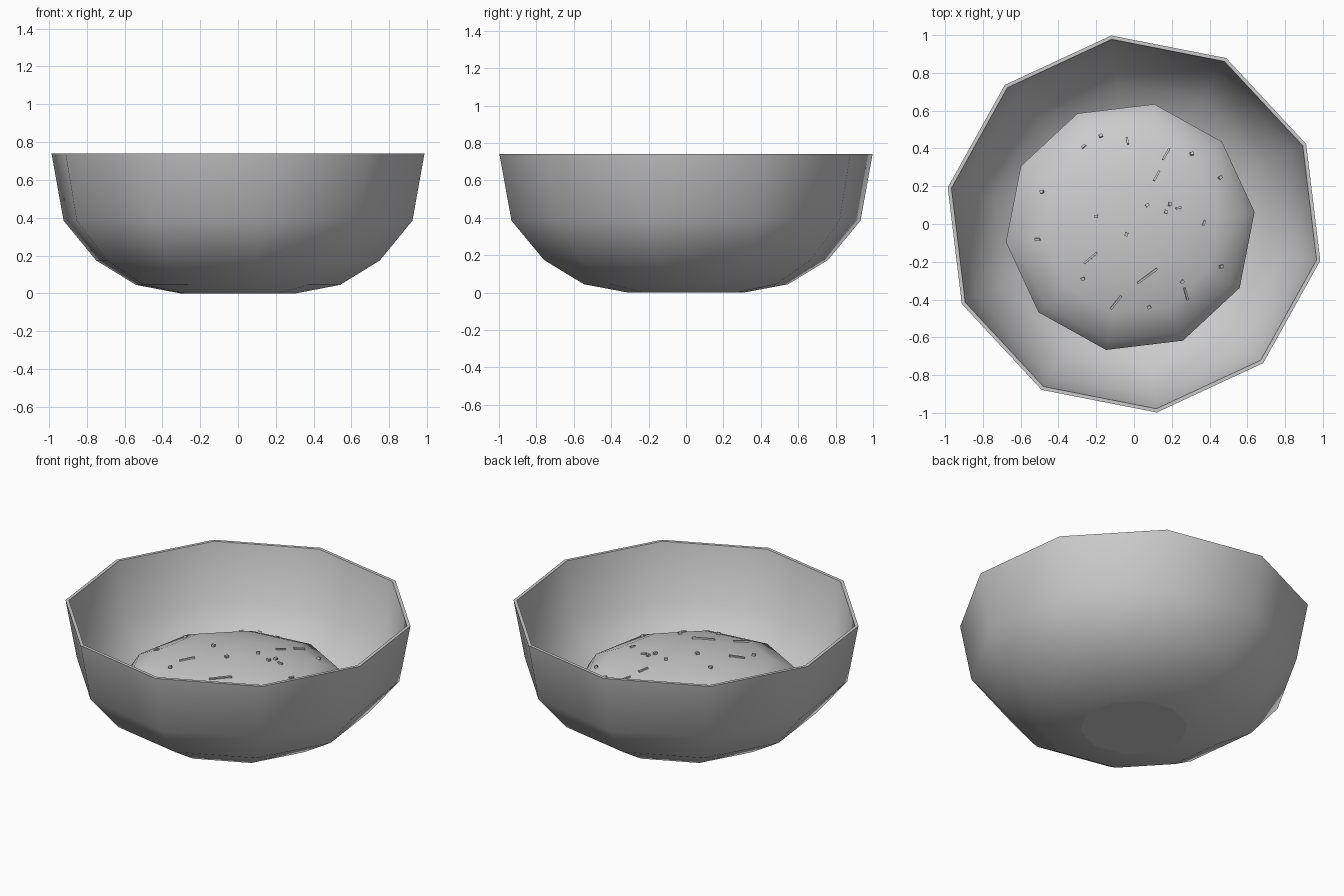
import bpy, bmesh, math, random
from mathutils import Vector, Matrix

if "Cube" in bpy.data.objects:
    bpy.data.objects.remove(bpy.data.objects["Cube"])

random.seed(4)
SIDES = 10
TURN = math.radians(-11.1)


def finish(name, bm, angle=None):
    bmesh.ops.recalc_face_normals(bm, faces=bm.faces)
    me = bpy.data.meshes.new(name)
    bm.to_mesh(me)
    bm.free()
    ob = bpy.data.objects.new(name, me)
    bpy.context.collection.objects.link(ob)
    if angle:
        bpy.ops.object.select_all(action='DESELECT')
        ob.select_set(True)
        bpy.context.view_layer.objects.active = ob
        bpy.ops.object.shade_smooth_by_angle(angle=math.radians(angle))
    return ob


def lathe(name, profile, cx=0, cy=0, angle=40):
    # Ten-sided turned shape; both ends of the profile are capped
    bm = bmesh.new()
    rings = []
    for r, z in profile:
        rings.append([bm.verts.new((cx + r * math.cos(TURN + math.tau * i / SIDES),
                                    cy + r * math.sin(TURN + math.tau * i / SIDES), z))
                      for i in range(SIDES)])
    for a, b in zip(rings, rings[1:]):
        for i in range(SIDES):
            j = (i + 1) % SIDES
            bm.faces.new((a[i], a[j], b[j], b[i]))
    bm.faces.new(rings[0])
    bm.faces.new(rings[-1])
    return finish(name, bm, angle)


# Bowl: outer wall, thin rim, inner wall
bowl = lathe("bowl", [(0.31, 0), (0.55, 0.045), (0.765, 0.175), (0.94, 0.385), (1.005, 0.74),
                      (0.985, 0.74), (0.921, 0.39), (0.752, 0.19), (0.545, 0.062), (0.31, 0.018)])
for p in bowl.data.polygons:
    if len(p.vertices) == SIDES and p.center.z < 0.01:
        p.use_smooth = False

# Mound of food: flattened low-poly sphere
CX, CY = -0.02, -0.016
bm = bmesh.new()
bmesh.ops.create_uvsphere(bm, u_segments=SIDES, v_segments=8, radius=1)
bmesh.ops.transform(bm, verts=bm.verts, matrix=Matrix.Translation((CX, CY, 0.268))
                    @ Matrix.Rotation(TURN, 4, 'Z') @ Matrix.Diagonal((0.663, 0.663, 0.205, 1)))
mound = finish("food_mound", bm, 60)
bpy.context.view_layer.update()


def on_mound(x, y):
    hit, loc, nor, _ = mound.ray_cast(Vector((x, y, 2)), Vector((0, 0, -1)))
    return loc, nor


def piece(bm, x, y, length, width, deg, lift=0.003):
    # Small block lying along the mound's surface
    loc, nor = on_mound(x, y)
    tilt = Vector((0, 0, 1)).rotation_difference(nor).to_matrix().to_4x4()
    bmesh.ops.create_cube(bm, size=1, matrix=Matrix.Translation(loc + nor * lift) @ tilt
                          @ Matrix.Rotation(math.radians(deg), 4, 'Z')
                          @ Matrix.Diagonal((length, width, width, 1)))


# Herb sticks: x, y, length, direction
bm = bmesh.new()
for x, y, l, d in [(-.23, -.18, .09, 40), (.07, -.275, .13, 37), (-.095, -.415, .09, 52),
                   (.275, -.37, .07, -72), (.17, .37, .07, 60), (.12, .255, .06, 62),
                   (.37, .005, .03, 65), (-.035, .44, .04, -80), (.235, .085, .03, 10),
                   (-.51, -.08, .03, 0), (-.265, .41, .025, 40)]:
    piece(bm, x, y, l, 0.011, d)
finish("herb_sticks", bm)

# Crumbs
bm = bmesh.new()
for x, y in [(-.175, .465), (.305, .37), (.455, .245), (-.485, .17), (-.2, .04), (.07, .1),
             (.19, .105), (.17, .065), (-.04, -.055), (-.27, -.29), (.255, -.305), (.08, -.44),
             (.46, -.225)]:
    piece(bm, x, y, 0.019, 0.016, random.uniform(0, 90), 0.005)
finish("crumbs", bm)
